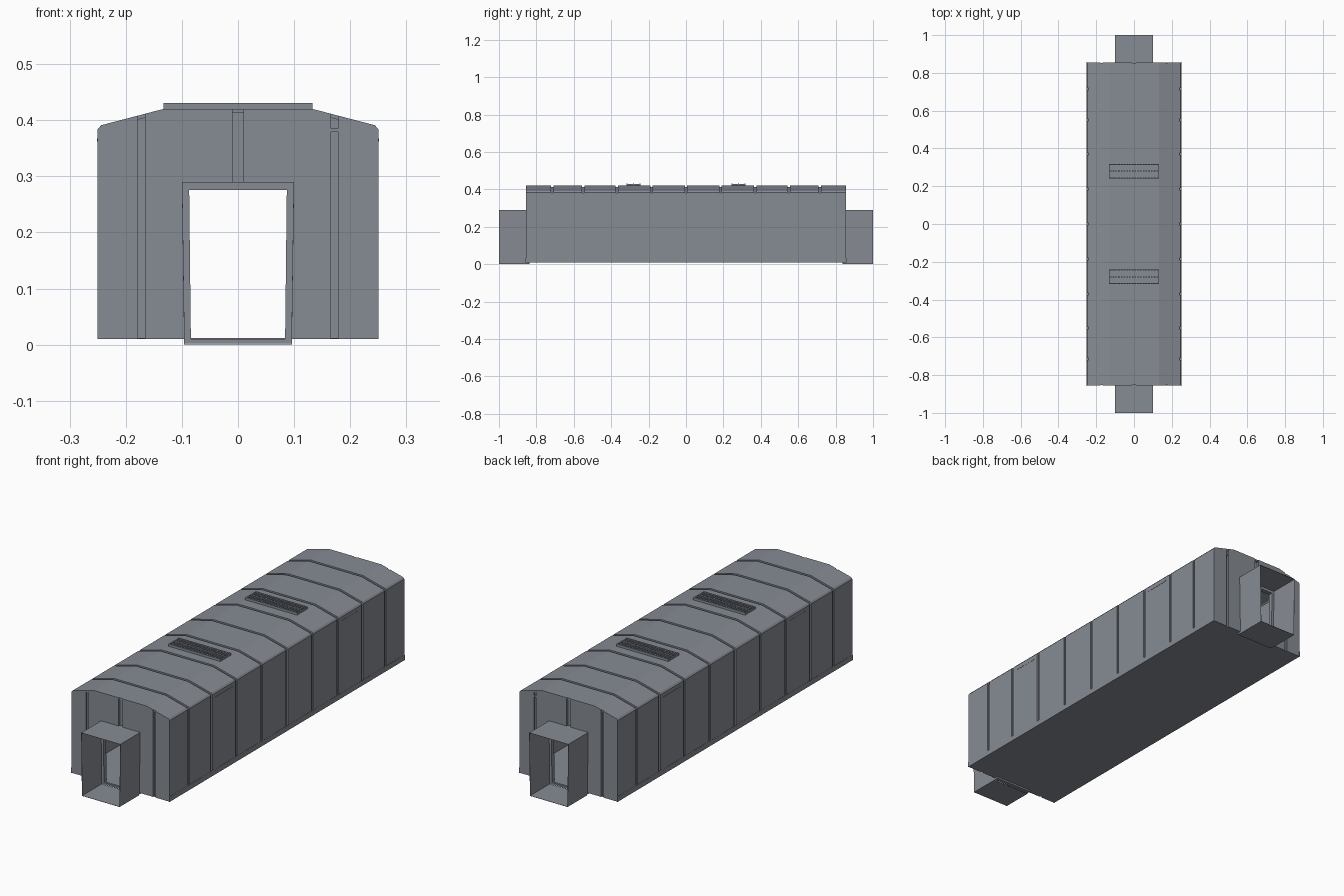
import bpy, bmesh

if "Cube" in bpy.data.objects:
    bpy.data.objects.remove(bpy.data.objects["Cube"])

paint = bpy.data.materials.new("blue_grey_paint")
paint.diffuse_color = (.24, .26, .295, 1)
paint.use_nodes = True
paint.node_tree.nodes["Principled BSDF"].inputs["Base Color"].default_value = paint.diffuse_color


def finish(name, bm):
    bmesh.ops.recalc_face_normals(bm, faces=bm.faces)
    mesh = bpy.data.meshes.new(name)
    bm.to_mesh(mesh)
    bm.free()
    mesh.materials.append(paint)
    ob = bpy.data.objects.new(name, mesh)
    bpy.context.collection.objects.link(ob)
    return ob


def add_prism(bm, outline, y0, y1):
    """Extrude an x,z outline along y."""
    a = [bm.verts.new((x, y0, z)) for x, z in outline]
    b = [bm.verts.new((x, y1, z)) for x, z in outline]
    bm.faces.new(a)
    bm.faces.new(b[::-1])
    for i in range(len(a)):
        j = (i + 1) % len(a)
        bm.faces.new((a[i], b[i], b[j], a[j]))


def add_strip(bm, outer, inner, y0, y1, closed=False):
    """Extrude the band between two matching x,z paths along y."""
    n = len(outer)
    for i in range(n if closed else n - 1):
        j = (i + 1) % n
        add_prism(bm, [outer[i], outer[j], inner[j], inner[i]], y0, y1)


def add_box(bm, x0, x1, y0, y1, z0, z1):
    add_prism(bm, [(x0, z0), (x1, z0), (x1, z1), (x0, z1)], y0, y1)


def mirrored(half):
    return half + [(-x, z) for x, z in reversed(half)]


OUTER = mirrored([(.250, .01), (.250, .384), (.244, .391), (.133, .42)])
MIDDLE = mirrored([(.244, .01), (.244, .380), (.239, .385), (.132, .413)])
INNER = mirrored([(.240, .01), (.240, .377), (.236, .381), (.131, .408)])


def roof(x):
    return .42 - max(0, abs(x) - .133) * .029 / .111


# hull panels separated by grooves
bm = bmesh.new()
seams = [-.852, -.715, -.55, -.37, -.185, 0, .185, .37, .55, .715, .852]
for i in range(10):
    a = seams[i] + (.006 if i > 0 else 0)
    b = seams[i + 1] - (.006 if i < 9 else 0)
    add_strip(bm, OUTER, MIDDLE, a, b)
finish("hull_panels", bm)

# lining visible at the bottom of the grooves
bm = bmesh.new()
add_strip(bm, MIDDLE, INNER, -.848, .848)
finish("hull_lining", bm)

# floor
bm = bmesh.new()
add_box(bm, -.249, .249, -.85, .85, .01, .0115)
finish("floor", bm)

# side skirts and thin slot trims below the eaves
bm = bmesh.new()
trim = bmesh.new()
for s in (-1, 1):
    add_box(bm, s * .248, s * .2508, -.857, .857, .01, .034)
    for y in (-.46, .46):
        add_box(trim, s * .249, s * .251, y - .06, y + .06, .362, .367)
finish("side_skirts", bm)
finish("side_slot_trims", trim)

DOOR = [(-.095, .002), (.095, .002), (.1, .29), (-.1, .29)]
for s, label in ((-1, "front"), (1, "back")):
    # end wall panels around the doorway
    bm = bmesh.new()
    for m in (-1, 1):
        outer_panel = [(.178, .01), (.25, .01), (.25, .384), (.244, .391), (.178, roof(.178))]
        door_panel = [(.01, .29), (.098, .29), (.096, .01), (.166, .01),
                      (.166, roof(.166)), (.133, .42), (.01, .42)]
        for outline in (outer_panel, door_panel):
            add_prism(bm, [(m * x, z) for x, z in outline], s * .846, s * .855)
    finish(label + "_wall_panels", bm)

    # recessed backing wall
    bm = bmesh.new()
    add_prism(bm, [(-.096, .01), (-.098, .29), (.098, .29), (.096, .01)] + MIDDLE,
              s * .842, s * .846)
    add_box(bm, .166, .178, s * .844, s * .854, .379, .385)
    finish(label + "_wall_backing", bm)

    # door frame
    bm = bmesh.new()
    add_strip(bm, DOOR, [(-.084, .01), (.084, .01), (.087, .276), (-.087, .276)],
              s * .838, s * .857, True)
    finish(label + "_door_frame", bm)

    # open gangway sleeve
    bm = bmesh.new()
    top = [(-.096, 0), (.096, 0), (.1, .29), (-.1, .29)]
    add_strip(bm, top, [(-.095, .001), (.095, .001), (.099, .289), (-.099, .289)],
              s * .857, s * 1.0, True)
    finish(label + "_gangway_sleeve", bm)

# roof vents: base tray, long rails and cross slats
for y, label in ((-.28, "front"), (.28, "rear")):
    bm = bmesh.new()
    add_box(bm, -.13, .13, y - .035, y + .035, .419, .423)
    for dy in (-.035, 0, .035):
        add_box(bm, -.133, .133, y + dy - .003, y + dy + .003, .419, .431)
    for i in range(19):
        x = -.130 + i * .26 / 18
        add_box(bm, x - .003, x + .003, y - .036, y + .036, .421, .430)
    finish(label + "_roof_vent", bm)
